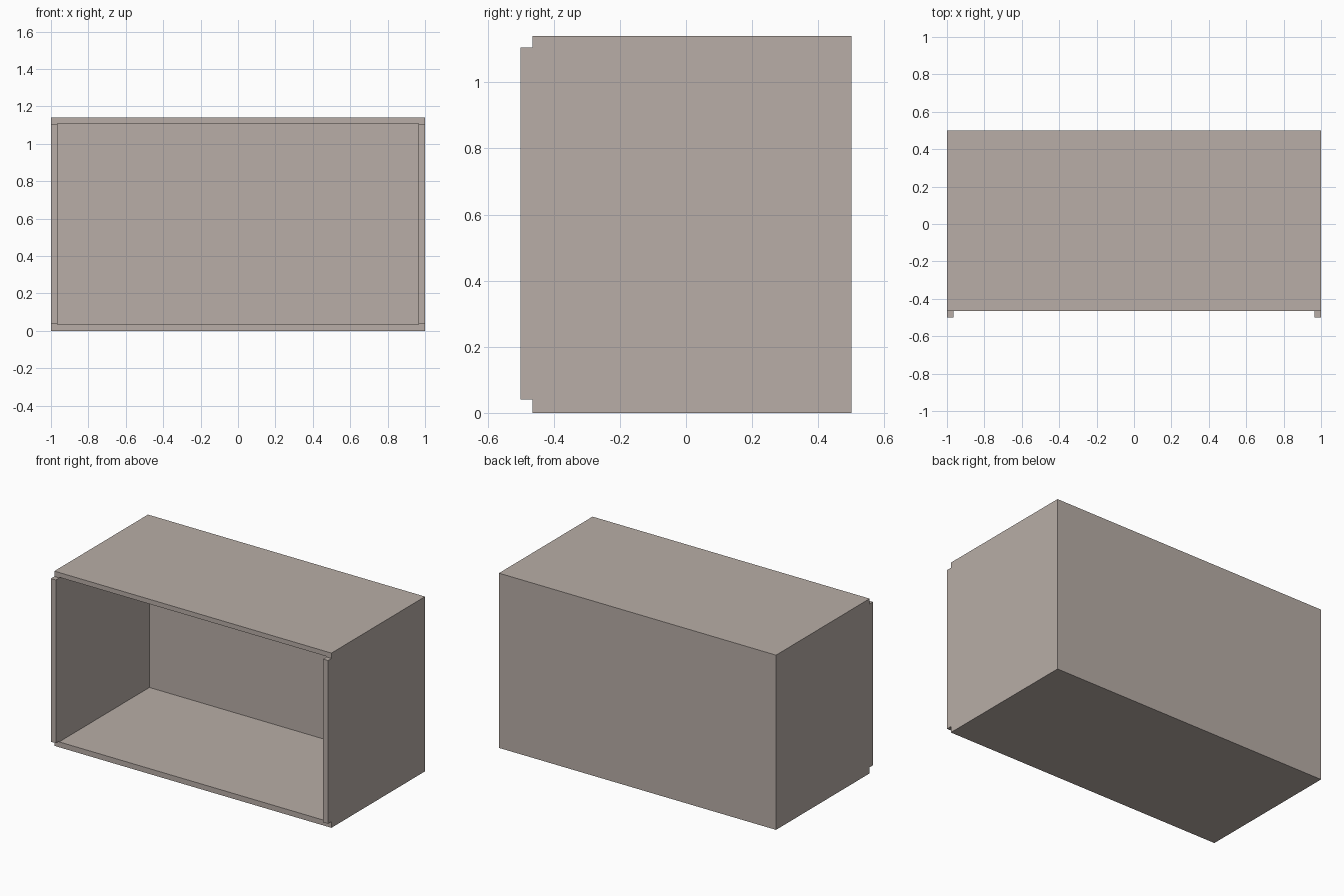
import bpy, bmesh

if "Cube" in bpy.data.objects:
    bpy.data.objects.remove(bpy.data.objects["Cube"])

W, H, T = 1.0, 1.14, 0.035        # half width, height, wall thickness
FRONT, STEP, BACK = -0.5, -0.465, 0.5
LOW, HIGH = 0.04, 1.105           # ends of the projecting side lips

mat = bpy.data.materials.new("warm_grey")
mat.diffuse_color = (0.48, 0.42, 0.385, 1)
mat.use_nodes = True
mat.node_tree.nodes["Principled BSDF"].inputs["Base Color"].default_value = mat.diffuse_color


def extrude_profile(name, points, half_width):
    """Extrude a (y, z) outline along x, centred on x = 0."""
    bm = bmesh.new()
    face = bm.faces.new([bm.verts.new((-half_width, y, z)) for y, z in points])
    out = bmesh.ops.extrude_face_region(bm, geom=[face])
    moved = [g for g in out["geom"] if isinstance(g, bmesh.types.BMVert)]
    bmesh.ops.translate(bm, verts=moved, vec=(2 * half_width, 0, 0))
    bmesh.ops.recalc_face_normals(bm, faces=bm.faces)
    mesh = bpy.data.meshes.new(name)
    bm.to_mesh(mesh)
    bm.free()
    mesh.materials.append(mat)
    obj = bpy.data.objects.new(name, mesh)
    bpy.context.collection.objects.link(obj)
    return obj


# Solid block with notched front corners
case = extrude_profile("open_case", [
    (STEP, 0), (BACK, 0), (BACK, H), (STEP, H),
    (STEP, HIGH), (FRONT, HIGH), (FRONT, LOW), (STEP, LOW)], W)

# Cavity hollowed from the front, leaving the side lips
cavity = extrude_profile("cavity_cutter", [
    (-0.7, T), (BACK - T, T), (BACK - T, H - T + 0.004), (-0.7, H - T + 0.004)], W - T)
cavity.hide_render = True

cut = case.modifiers.new("hollow", 'BOOLEAN')
cut.operation = 'DIFFERENCE'
cut.solver = 'EXACT'
cut.object = cavity

# Bake the cut and remove the cutter
graph = bpy.context.evaluated_depsgraph_get()
hollow = bpy.data.meshes.new_from_object(case.evaluated_get(graph))
case.modifiers.clear()
case.data = hollow
bpy.data.objects.remove(cavity)
